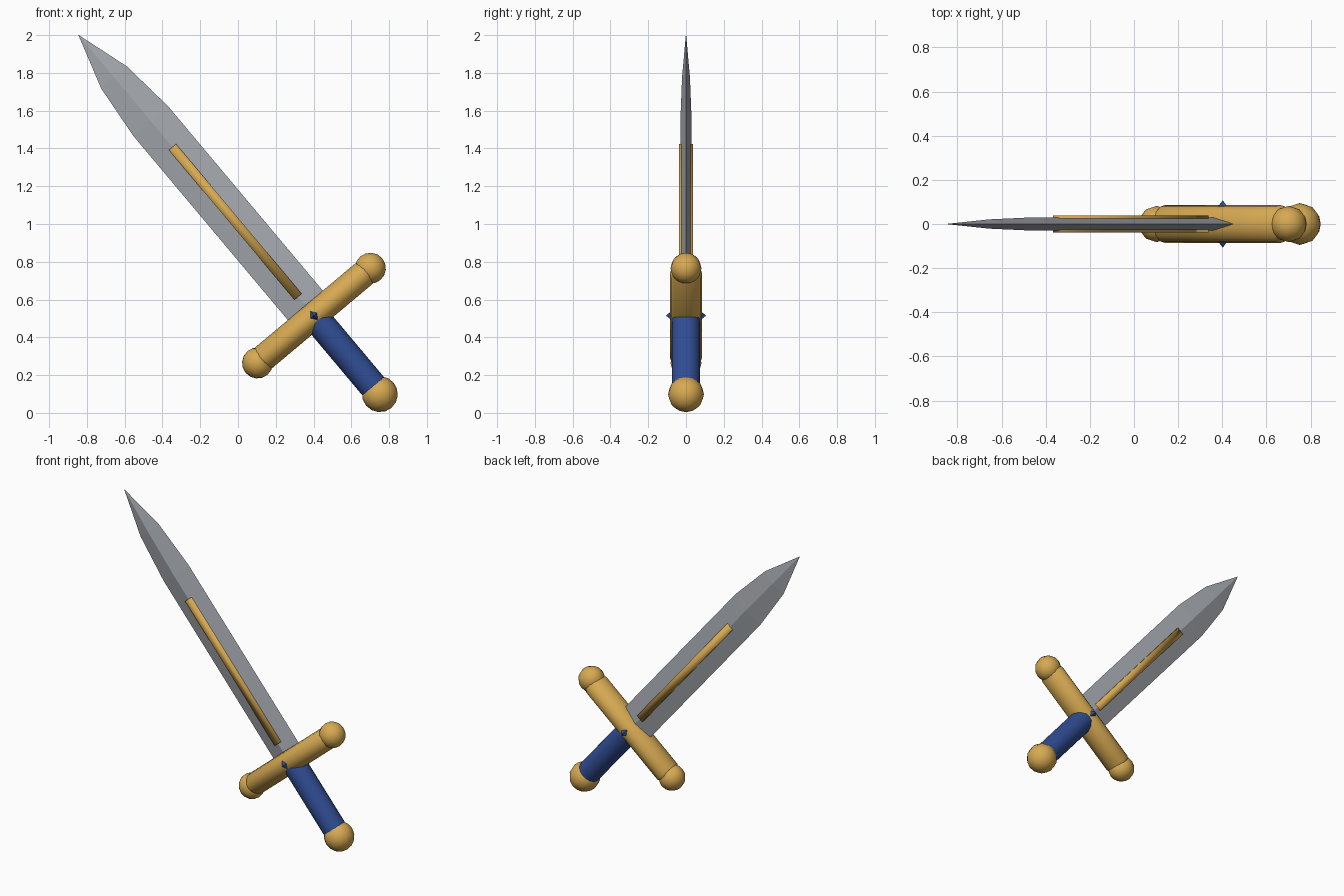
import bpy, bmesh, math
from mathutils import Matrix

if "Cube" in bpy.data.objects:
    bpy.data.objects.remove(bpy.data.objects["Cube"])

# Everything is modelled upright around the guard centre, then tilted 40 degrees
TILT = Matrix.Translation((0.402, 0, 0.515)) @ Matrix.Rotation(math.radians(-40), 4, 'Y')


def material(name, rgb):
    m = bpy.data.materials.new(name)
    m.diffuse_color = (*rgb, 1)
    m.use_nodes = True
    m.node_tree.nodes["Principled BSDF"].inputs["Base Color"].default_value = m.diffuse_color
    return m


GOLD = material("gold", (0.68, 0.40, 0.085))
BLUE = material("blue", (0.03, 0.075, 0.30))
STEEL = material("steel", (0.38, 0.40, 0.43))


def finish(name, bm, mat, angle=None):
    bmesh.ops.recalc_face_normals(bm, faces=bm.faces)
    mesh = bpy.data.meshes.new(name)
    bm.to_mesh(mesh)
    bm.free()
    mesh.transform(TILT)
    mesh.materials.append(mat)
    ob = bpy.data.objects.new(name, mesh)
    bpy.context.collection.objects.link(ob)
    if angle:
        bpy.ops.object.select_all(action='DESELECT')
        ob.select_set(True)
        bpy.context.view_layer.objects.active = ob
        bpy.ops.object.shade_smooth_by_angle(angle=math.radians(angle))
    return ob


def ball(name, x, z, r):
    bm = bmesh.new()
    bmesh.ops.create_uvsphere(bm, u_segments=12, v_segments=8, radius=r,
                              matrix=Matrix.Translation((x, 0, z)))
    finish(name, bm, GOLD, 60)


def loft(name, rings, mat, angle=None):
    """Skin a list of equal-length vertex rings and cap the ends."""
    bm = bmesh.new()
    loops = [[bm.verts.new(p) for p in ring] for ring in rings]
    n = len(loops[0])
    for a, b in zip(loops, loops[1:]):
        for i in range(n):
            j = (i + 1) % n
            bm.faces.new((a[i], a[j], b[j], b[i]))
    bm.faces.new(loops[0])
    bm.faces.new(loops[-1])
    bmesh.ops.remove_doubles(bm, verts=bm.verts, dist=0.0005)
    return finish(name, bm, mat, angle)


def circle(n):
    return [(math.cos(2 * math.pi * i / n), math.sin(2 * math.pi * i / n)) for i in range(n)]


# Blade: diamond section tapering to a point
blade = [(0.07, 0.121, 0.03), (1.342, 0.121, 0.03), (1.645, 0.09, 0.021), (1.938, 0.001, 0.001)]
loft("blade", [[(c * w, s * t, z) for c, s in circle(4)] for z, w, t in blade], STEEL)

# Gold strip down the middle of the blade
bm = bmesh.new()
bmesh.ops.create_cube(bm, size=1, matrix=Matrix.Translation((0, 0, 0.648))
                      @ Matrix.Diagonal((0.05, 0.076, 1.035, 1)))
finish("blade_strip", bm, GOLD, 120)

# Cross guard: oval bar with softened ends
guard = [(-0.37, 0.8), (-0.345, 1), (0.345, 1), (0.37, 0.8)]
loft("guard", [[(x, c * 0.085 * k, s * 0.071 * k) for c, s in circle(16)] for x, k in guard],
     GOLD, 40)
for side, x in (("left", -0.39), ("right", 0.39)):
    ball("guard_ball_" + side, x, 0, 0.082)

# Grip and pommel
loft("grip", [[(c * 0.075, s * 0.075, z) for c, s in circle(16)] for z in (-0.54, -0.02)],
     BLUE, 40)
ball("pommel", 0, -0.543, 0.095)

# Octahedral gems on both faces of the guard
for side, y in (("front", -0.057), ("back", 0.057)):
    bm = bmesh.new()
    ring = [bm.verts.new((c * 0.05, y, s * 0.05)) for c, s in circle(4)]
    for tip in (0.05, -0.05):
        apex = bm.verts.new((0, y + tip, 0))
        for i in range(4):
            bm.faces.new((ring[i], ring[(i + 1) % 4], apex))
    finish("gem_" + side, bm, BLUE)
